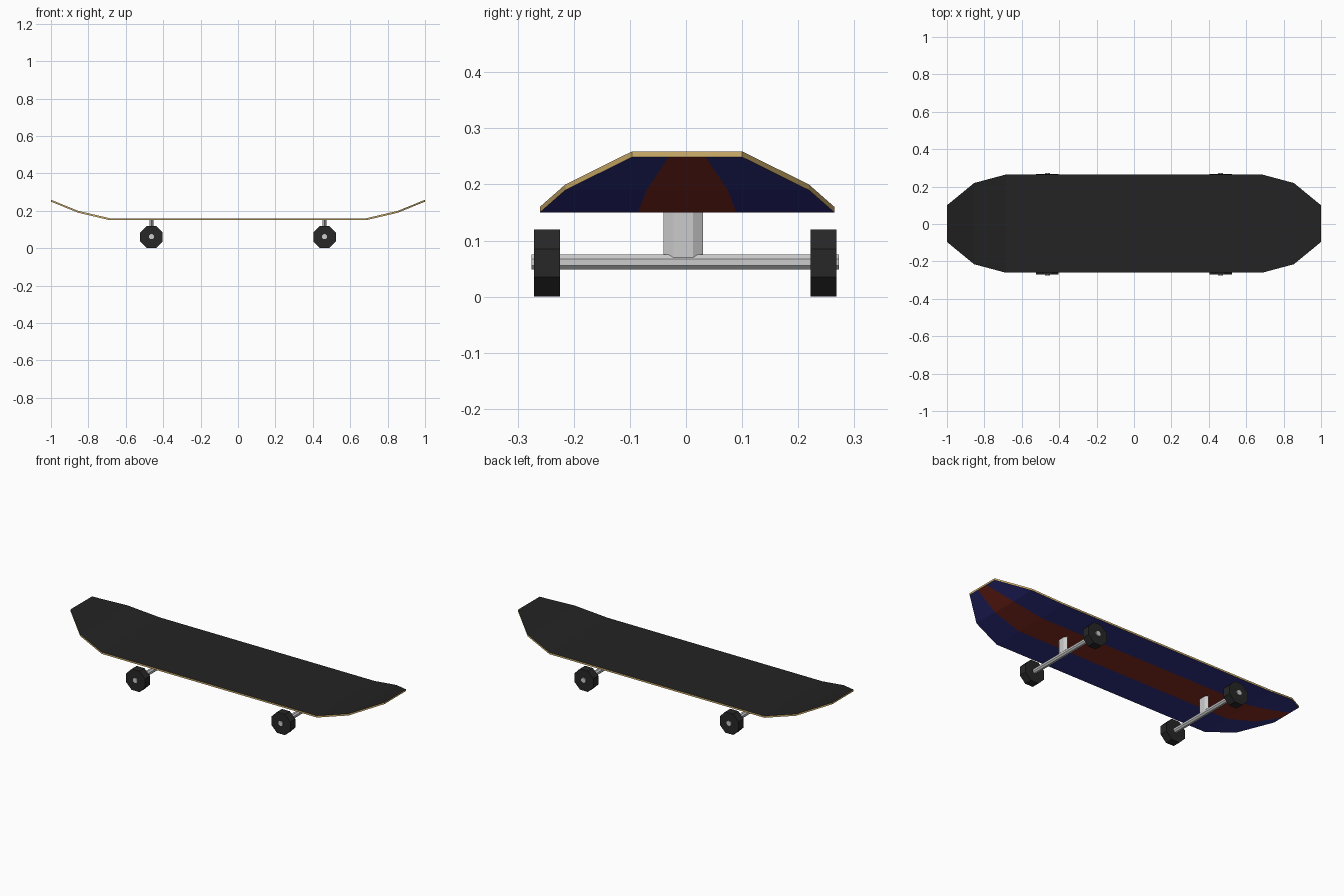
import bpy, math
from mathutils import Matrix

if "Cube" in bpy.data.objects:
    bpy.data.objects.remove(bpy.data.objects["Cube"])

def mat(name, r, g, b):
    m = bpy.data.materials.new(name)
    m.diffuse_color = (r, g, b, 1)
    m.use_nodes = True
    m.node_tree.nodes["Principled BSDF"].inputs["Base Color"].default_value = m.diffuse_color
    return m

black = mat("grip_black", 0.018, 0.017, 0.017)
wood = mat("wood", 0.65, 0.44, 0.15)
blue = mat("blue", 0.03, 0.03, 0.24)
red = mat("red", 0.24, 0.025, 0.015)
rubber = mat("rubber", 0.02, 0.02, 0.02)

def add_mesh(name, verts, faces, mats=(), idx=None):
    me = bpy.data.meshes.new(name)
    me.from_pydata(verts, [], faces)
    for m in mats:
        me.materials.append(m)
    if idx:
        me.polygons.foreach_set("material_index", idx)
    ob = bpy.data.objects.new(name, me)
    bpy.context.collection.objects.link(ob)
    return ob

# Deck: cross-sections along x (x, half width, top z), three strips wide
half = [(0.685, 0.2625, 0.16), (0.855, 0.217, 0.20), (1.0, 0.098, 0.259)]
stations = [(-x, w, z) for x, w, z in reversed(half)] + half
THICK, DY = 0.01, 0.002
verts, faces, idx = [], [], []
for x, w, z in stations:
    for dz in (0, -THICK):
        verts += [(x, DY + w * t, z + dz) for t in (-1, -1/3, 1/3, 1)]

def face(f, m):
    faces.append(f)
    idx.append(m)

for i in range(len(stations) - 1):
    a, b = 8 * i, 8 * i + 8
    for k in range(3):
        face((a + k, b + k, b + k + 1, a + k + 1), 0)                # grip top
        face((a + k + 4, a + k + 5, b + k + 5, b + k + 4), 3 if k == 1 else 2)  # painted underside
    face((a, a + 4, b + 4, b), 1)                                    # wooden edges
    face((a + 3, b + 3, b + 7, a + 7), 1)
e = 8 * (len(stations) - 1)
for k in range(3):
    face((k, k + 1, k + 5, k + 4), 1)
    face((e + k, e + k + 4, e + k + 5, e + k + 1), 1)
add_mesh("deck", verts, faces, (black, wood, blue, red), idx)

# Prism along y or z, with separate radii for its two cross axes
def prism(name, sides, loc, depth, ru, rv, along_y=False, turn=0.0, material=None):
    vs = []
    for h in (-depth / 2, depth / 2):
        for k in range(sides):
            t = turn + 2 * math.pi * k / sides
            vs.append((ru * math.cos(t), rv * math.sin(t), h))
    n = sides
    fs = [(k, (k + 1) % n, n + (k + 1) % n, n + k) for k in range(n)]
    fs += [tuple(reversed(range(n))), tuple(range(n, 2 * n))]
    ob = add_mesh(name, vs, fs, [material] if material else [])
    if along_y:
        ob.data.transform(Matrix.Rotation(math.pi / 2, 4, 'X'))
    ob.location = loc
    return ob

# Trucks and wheels
R8 = math.cos(math.pi / 8)
for end, sx in (("front", 1), ("rear", -1)):
    x = 0.463 * sx
    prism(end + "_axle", 8, (x, -0.001, 0.0615), 0.548, 0.0135 / R8, 0.0135 / R8, True, math.pi / 8)
    prism(end + "_truck_post", 6, (x, -0.005, 0.1085), 0.085, 0.0125, 0.035, turn=math.pi / 2)
    for side, sy in (("left", 1), ("right", -1)):
        prism(f"{end}_{side}_wheel", 8, (x, -0.0015 + 0.2465 * sy, 0.06), 0.046,
              0.06 / R8, 0.06 / R8, True, math.pi / 8, rubber)
